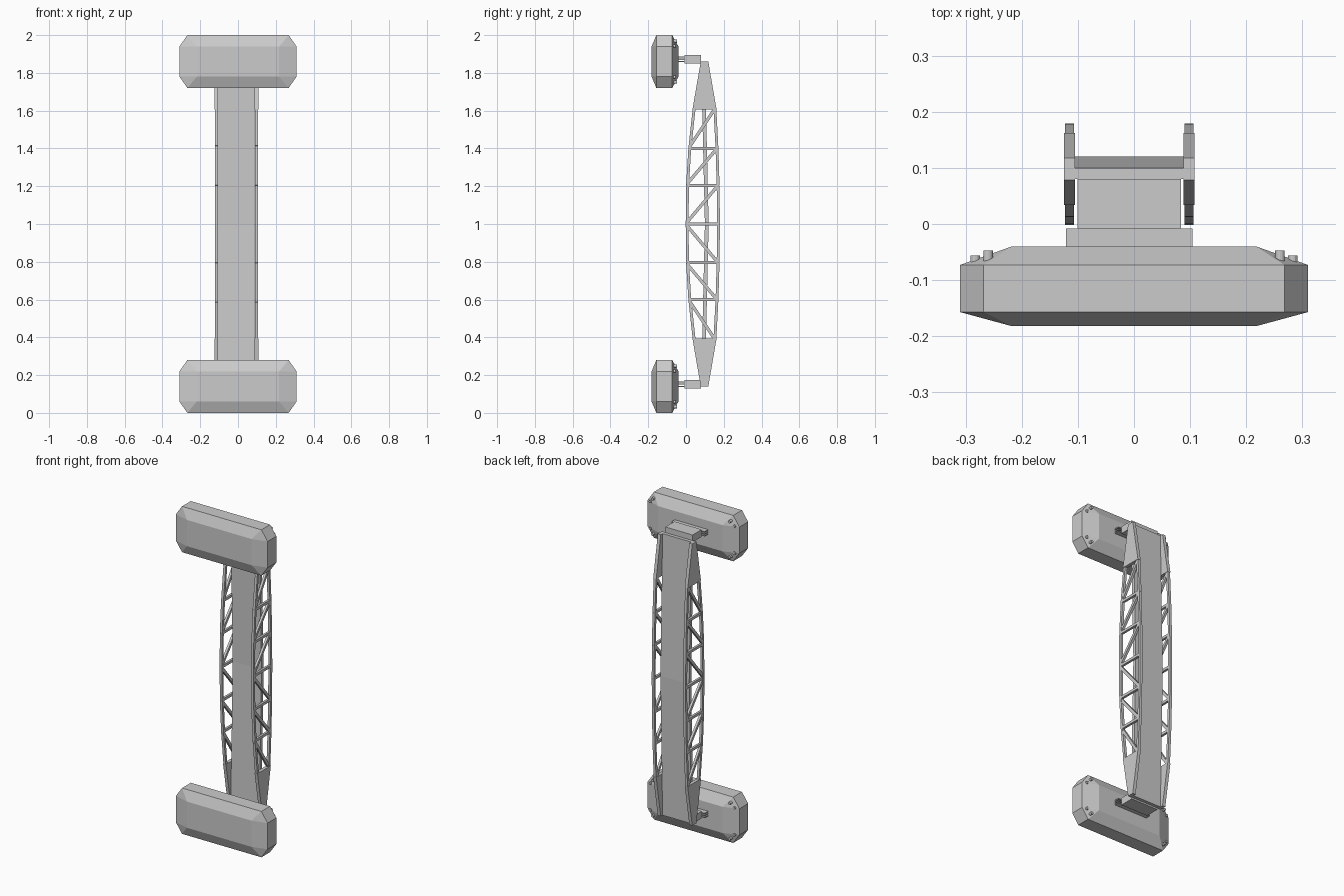
import bpy, bmesh
from mathutils import Vector

if "Cube" in bpy.data.objects:
    bpy.data.objects.remove(bpy.data.objects["Cube"])

CX = -0.0085          # centre line of the frame
TRUSS_X = 0.1065      # truss offset from that line


def finish(name, bm):
    bmesh.ops.recalc_face_normals(bm, faces=bm.faces)
    me = bpy.data.meshes.new(name)
    bm.to_mesh(me)
    bm.free()
    ob = bpy.data.objects.new(name, me)
    bpy.context.collection.objects.link(ob)
    return ob


def hull(name, pts):
    bm = bmesh.new()
    for p in pts:
        bm.verts.new(p)
    bmesh.ops.convex_hull(bm, input=bm.verts)
    bmesh.ops.dissolve_limit(bm, angle_limit=0.005, verts=bm.verts, edges=bm.edges)
    return finish(name, bm)


def box(name, x, y, z):
    return hull(name, [(a, b, c) for a in x for b in y for c in z])


def add_prism(bm, outline, x0, x1):
    """Extrude a (y, z) outline along x."""
    f = bm.faces.new([bm.verts.new((x0, y, z)) for y, z in outline])
    r = bmesh.ops.extrude_face_region(bm, geom=[f])
    bmesh.ops.translate(bm, vec=(x1 - x0, 0, 0),
                        verts=[v for v in r["geom"] if isinstance(v, bmesh.types.BMVert)])


def add_bar(bm, x, a, b, w, h):
    """Flat bar in the yz plane, w wide, h half thickness along x."""
    a, b = Vector(a), Vector(b)
    d = (b - a).normalized()
    n = Vector((-d.y, d.x)) * w / 2
    add_prism(bm, [a + n, b + n, b - n, a - n], x - h, x + h)


def pod(name, cz):
    pts = []
    for sx in (-1, 1):
        for sz in (-1, 1):
            for y in (-0.157, -0.073):
                pts += [(sx * 0.31, y, cz + sz * 0.08), (sx * 0.268, y, cz + sz * 0.14)]
            for y in (-0.182, -0.04):
                pts.append((sx * 0.218, y, cz + sz * 0.08))
    hull(name, pts)
    # paired bolts on the rear corners
    for sx in (-1, 1):
        for sz in (-1, 1):
            for bx, bz, y1 in ((0.283, 0.082, -0.056), (0.26, 0.108, -0.047)):
                bpy.ops.mesh.primitive_cylinder_add(
                    vertices=12, radius=0.0085, depth=0.03,
                    location=(sx * bx, y1 - 0.015, cz + sz * bz), rotation=(1.5707963, 0, 0))
                bpy.context.object.name = name + "_bolt"


def mount(name, cz):
    box(name + "_block", (CX - 0.092, CX + 0.092), (-0.008, 0.08), (cz - 0.022, cz + 0.022))
    for k in (-1, 0, 1):
        box(name + "_plate", (CX - 0.1125, CX + 0.1125), (-0.045, -0.008),
            (cz + k * 0.012 - 0.003, cz + k * 0.012 + 0.003))


# end pods and their brackets
for label, cz in (("lower", 0.14), ("upper", 1.86)):
    pod(label + "_pod", cz)
    mount(label + "_mount", cz + 0.012)

# slightly bent centre panel in two halves
for label, s in (("lower", -1), ("upper", 1)):
    bm = bmesh.new()
    add_prism(bm, [(0.10, 1), (0.12, 1), (0.10, 1 + s * 0.86), (0.08, 1 + s * 0.86)],
              CX - 0.097, CX + 0.097)
    finish(label + "_panel", bm)

# truss nodes for half the height: (front y, rear y, distance from mid height)
NODES = [(0.006, 0.172, 0.0), (0.008, 0.170, 0.205), (0.020, 0.164, 0.4), (0.043, 0.153, 0.61)]
for label, sx in (("left", -1), ("right", 1)):
    x = CX + sx * TRUSS_X
    bm = bmesh.new()
    for s in (-1, 1):
        # solid tapered end plate
        add_prism(bm, [(0.034, 1 + s * 0.605), (0.162, 1 + s * 0.605),
                       (0.118, 1 + s * 0.86), (0.078, 1 + s * 0.86)], x - 0.010, x + 0.010)
        for (f0, r0, d0), (f1, r1, d1) in zip(NODES, NODES[1:]):
            z0, z1 = 1 + s * d0, 1 + s * d1
            add_bar(bm, x, (f0, z0), (f1, z1), 0.015, 0.008)    # front chord
            add_bar(bm, x, (r0, z0), (r1, z1), 0.015, 0.008)    # rear chord
            add_bar(bm, x, (f0, z0 + s * 0.01), (r1, z1), 0.017, 0.007)    # diagonal
            if d0 or s > 0:
                add_bar(bm, x, (f0, z0), (r0, z0), 0.016, 0.007)           # rung
    finish(label + "_truss", bm)
